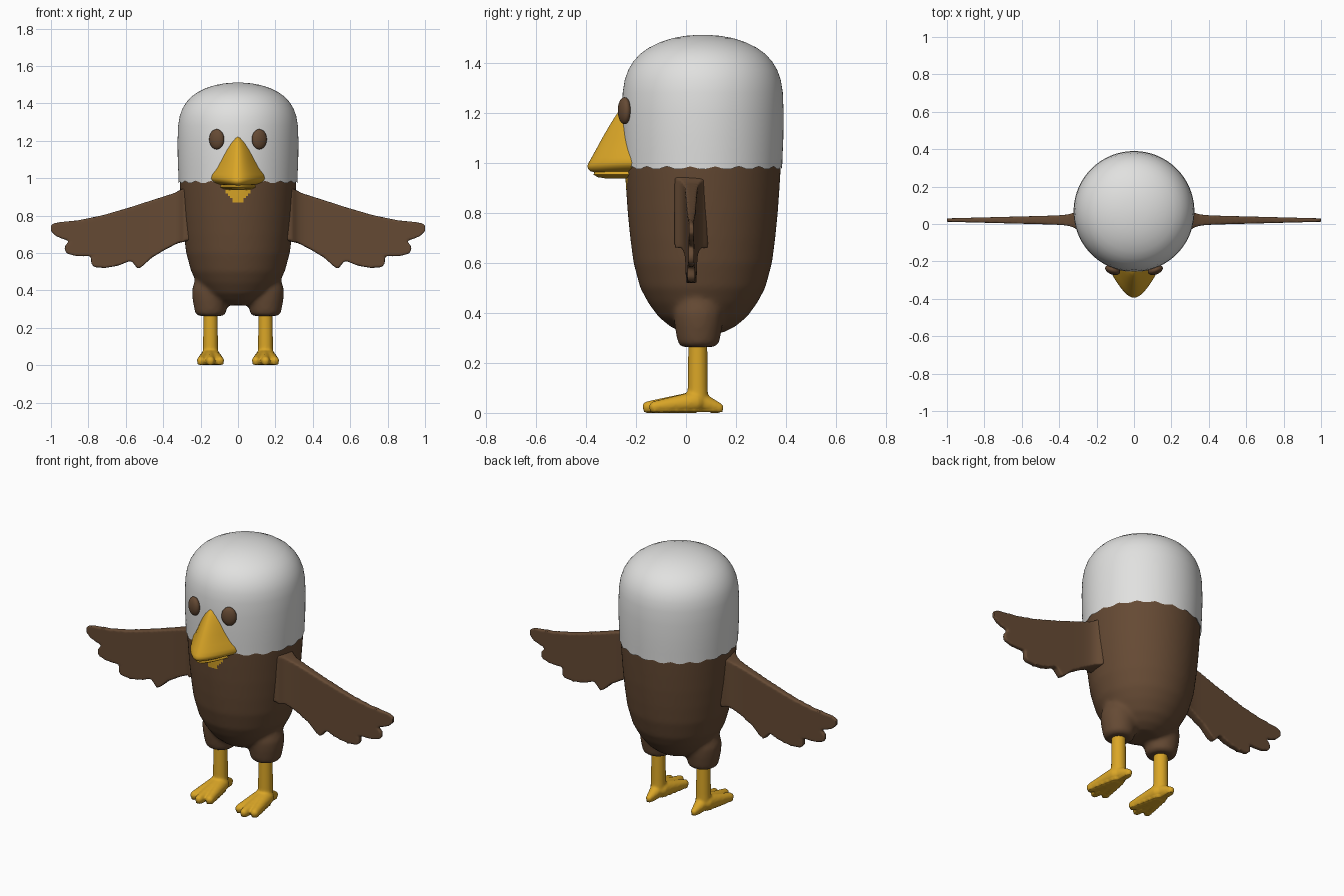
import bpy, bmesh, math
from mathutils import Vector

if "Cube" in bpy.data.objects:
    bpy.data.objects.remove(bpy.data.objects["Cube"])


def material(name, rgb):
    m = bpy.data.materials.new(name)
    m.diffuse_color = (*rgb, 1)
    m.use_nodes = True
    m.node_tree.nodes["Principled BSDF"].inputs["Base Color"].default_value = m.diffuse_color
    return m


WHITE = material("white feathers", (0.75, 0.75, 0.74))
BROWN = material("brown feathers", (0.13, 0.068, 0.034))
YELLOW = material("yellow beak", (0.70, 0.38, 0.02))
CY = 0.067  # body axis


def loft(bm, rings):
    """Skin a stack of closed rings and cap both ends."""
    vs = [[bm.verts.new(p) for p in r] for r in rings]
    n = len(vs[0])
    for a, b in zip(vs, vs[1:]):
        for i in range(n):
            bm.faces.new((a[i], a[(i + 1) % n], b[(i + 1) % n], b[i]))
    bm.faces.new(vs[0][::-1])
    bm.faces.new(vs[-1])


def circle(r, z, cx=0, cy=CY, n=64):
    return [(cx + r * math.cos(2 * math.pi * i / n),
             cy + r * math.sin(2 * math.pi * i / n), z) for i in range(n)]


def capsule(bm, p, rp, q, rq):
    """Tapered rounded limb: hull of two balls."""
    vs = []
    for c, r in ((p, rp), (q, rq)):
        new = bmesh.ops.create_uvsphere(bm, u_segments=16, v_segments=10, radius=r)["verts"]
        bmesh.ops.translate(bm, verts=new, vec=c)
        vs += new
    res = bmesh.ops.convex_hull(bm, input=vs)
    junk = [e for e in res["geom_interior"] if isinstance(e, bmesh.types.BMVert)]
    bmesh.ops.delete(bm, geom=junk, context="VERTS")


def finish(bm, name, mats, voxel=0, smooth=0, angle=None):
    """Make the object; optionally fuse its pieces and soften the joins."""
    bmesh.ops.recalc_face_normals(bm, faces=bm.faces)
    me = bpy.data.meshes.new(name)
    bm.to_mesh(me)
    bm.free()
    ob = bpy.data.objects.new(name, me)
    bpy.context.collection.objects.link(ob)
    if voxel:
        mod = ob.modifiers.new("fuse", "REMESH")
        mod.mode, mod.voxel_size = "VOXEL", voxel
        sm = ob.modifiers.new("soften", "SMOOTH")
        sm.factor, sm.iterations = 0.5, smooth
        dg = bpy.context.evaluated_depsgraph_get()
        new = bpy.data.meshes.new_from_object(ob.evaluated_get(dg))
        ob.modifiers.clear()
        ob.data = new
    ob.data.materials.clear()
    for m in mats:
        ob.data.materials.append(m)
    for p in ob.data.polygons:
        p.use_smooth = True
        p.material_index = 0
    if angle:
        bpy.context.view_layer.objects.active = ob
        ob.select_set(True)
        bpy.ops.object.shade_smooth_by_angle(angle=math.radians(angle))
        ob.select_set(False)
    return ob


# Body with fused thighs
bm = bmesh.new()
loft(bm, [circle(r, z) for r, z in (
    (0.08, 0.32), (0.13, 0.345), (0.178, 0.385), (0.218, 0.44), (0.25, 0.5), (0.277, 0.6),
    (0.29, 0.7), (0.3, 0.8), (0.307, 0.9), (0.312, 0.98), (0.312, 1.04))])
for s in (-1, 1):
    loft(bm, [circle(r, z, s * 0.147, 0.05, 32) for r, z in (
        (0.066, 0.264), (0.08, 0.272), (0.087, 0.3), (0.096, 0.35), (0.1, 0.4), (0.08, 0.47))])
body = finish(bm, "body", [BROWN, YELLOW], 0.012, 7)
# Yellow chin patch below the beak
for p in body.data.polygons:
    c = p.center
    if c.y < 0 and 0.866 < c.z < 0.98 and abs(c.x) < min(0.015 + (c.z - 0.866) * 0.95, 0.07):
        p.material_index = 1

# White head with a scalloped lower rim
bm = bmesh.new()
rim = [(x, y, 0.974 + 0.011 * abs(math.sin(10 * math.atan2(y - CY, x))) ** 3)
       for x, y, z in circle(0.317, 0, n=120)]
loft(bm, [circle(0.3, 1.0, n=120), rim] + [circle(r, z, n=120) for r, z in (
    (0.319, 1.03), (0.322, 1.1), (0.323, 1.2), (0.32, 1.28), (0.312, 1.33), (0.298, 1.37),
    (0.277, 1.405), (0.25, 1.435), (0.215, 1.46), (0.17, 1.482), (0.12, 1.498),
    (0.07, 1.507), (0.02, 1.511))])
finish(bm, "head", [WHITE], angle=50)


# Beak: horizontal bow-shaped sections (height, half width, front)
def beak(name, rows):
    bm = bmesh.new()
    rings = []
    for z, w, f in rows:
        ts = [i / 12 for i in range(-12, 13)]
        rings.append([(w * t, f + (-0.2 - f) * abs(t) ** 1.8, z) for t in ts]
                     + [(w, -0.12, z), (-w, -0.12, z)])
    loft(bm, rings)
    finish(bm, name, [YELLOW], angle=40)


beak("upper_beak", [
    (0.96, 0.07, -0.36), (0.966, 0.105, -0.382), (0.976, 0.13, -0.392), (0.988, 0.146, -0.394),
    (1.0, 0.151, -0.389), (1.02, 0.146, -0.378), (1.05, 0.128, -0.361), (1.1, 0.106, -0.334),
    (1.15, 0.085, -0.305), (1.19, 0.062, -0.28), (1.215, 0.038, -0.262), (1.224, 0.015, -0.25)])
beak("lower_beak", [
    (0.937, 0.055, -0.32), (0.942, 0.085, -0.352), (0.952, 0.105, -0.37), (0.965, 0.1, -0.365)])

# Wing outline in the front view (x, z)
WING = [(0.24, 0.955), (0.3, 0.942), (0.34, 0.92), (0.45, 0.885), (0.58, 0.843), (0.72, 0.802),
        (0.85, 0.775), (0.95, 0.765), (0.985, 0.758), (1.003, 0.742), (1.0, 0.718),
        (0.97, 0.69), (0.93, 0.673), (0.885, 0.668), (0.915, 0.65), (0.928, 0.625),
        (0.915, 0.598), (0.87, 0.585), (0.82, 0.582), (0.755, 0.592), (0.782, 0.57),
        (0.785, 0.545), (0.765, 0.523), (0.71, 0.52), (0.64, 0.532), (0.57, 0.56),
        (0.535, 0.515), (0.515, 0.525), (0.46, 0.575), (0.385, 0.62), (0.32, 0.653), (0.24, 0.67)]
for s, side in ((-1, "left"), (1, "right")):
    bm = bmesh.new()
    loft(bm, [[(s * x, y, z) for x, z in WING] for y in (-0.03, 0.03)])
    wing = finish(bm, side + "_wing", [BROWN], 0.01, 3)
    # thin towards the tip, flared at the root
    for v in wing.data.vertices:
        x = max(abs(v.co.x), 0.29)
        half = 0.009 + 0.026 * (1 - x) + 0.028 * math.exp((0.3 - x) / 0.03)
        v.co.y = 0.021 + v.co.y / 0.03 * half
        v.co.x = s * min(abs(v.co.x) * 1.002, 1)

# Legs with three front toes and a heel
for s, side in ((-1, "left"), (1, "right")):
    bm = bmesh.new()
    x, ankle = s * 0.147, Vector((s * 0.147, 0.045, 0.047))
    loft(bm, [circle(r, z, x, 0.047, 24) for r, z in ((0.042, 0.04), (0.04, 0.1), (0.038, 0.3))])
    for dx, ty in ((-0.05, -0.125), (0, -0.152), (0.05, -0.125)):
        capsule(bm, ankle + Vector((dx * 0.25, -0.01, -0.003)), 0.042, Vector((x + dx, ty, 0.024)), 0.023)
    capsule(bm, ankle, 0.042, Vector((x, 0.132, 0.021)), 0.019)
    foot = finish(bm, side + "_leg", [YELLOW], 0.007, 3)
    for v in foot.data.vertices:
        if v.co.z < 0.012:
            v.co.z = 0.003 if v.co.z > 0.004 else 0

# Eyes
for s, side in ((-1, "left"), (1, "right")):
    bm = bmesh.new()
    bmesh.ops.create_uvsphere(bm, u_segments=24, v_segments=16, radius=1)
    eye = finish(bm, side + "_eye", [BROWN])
    eye.scale = (0.042, 0.024, 0.054)
    eye.rotation_euler.z = s * math.radians(20)
    eye.location = (s * 0.114, -0.246, 1.208)
